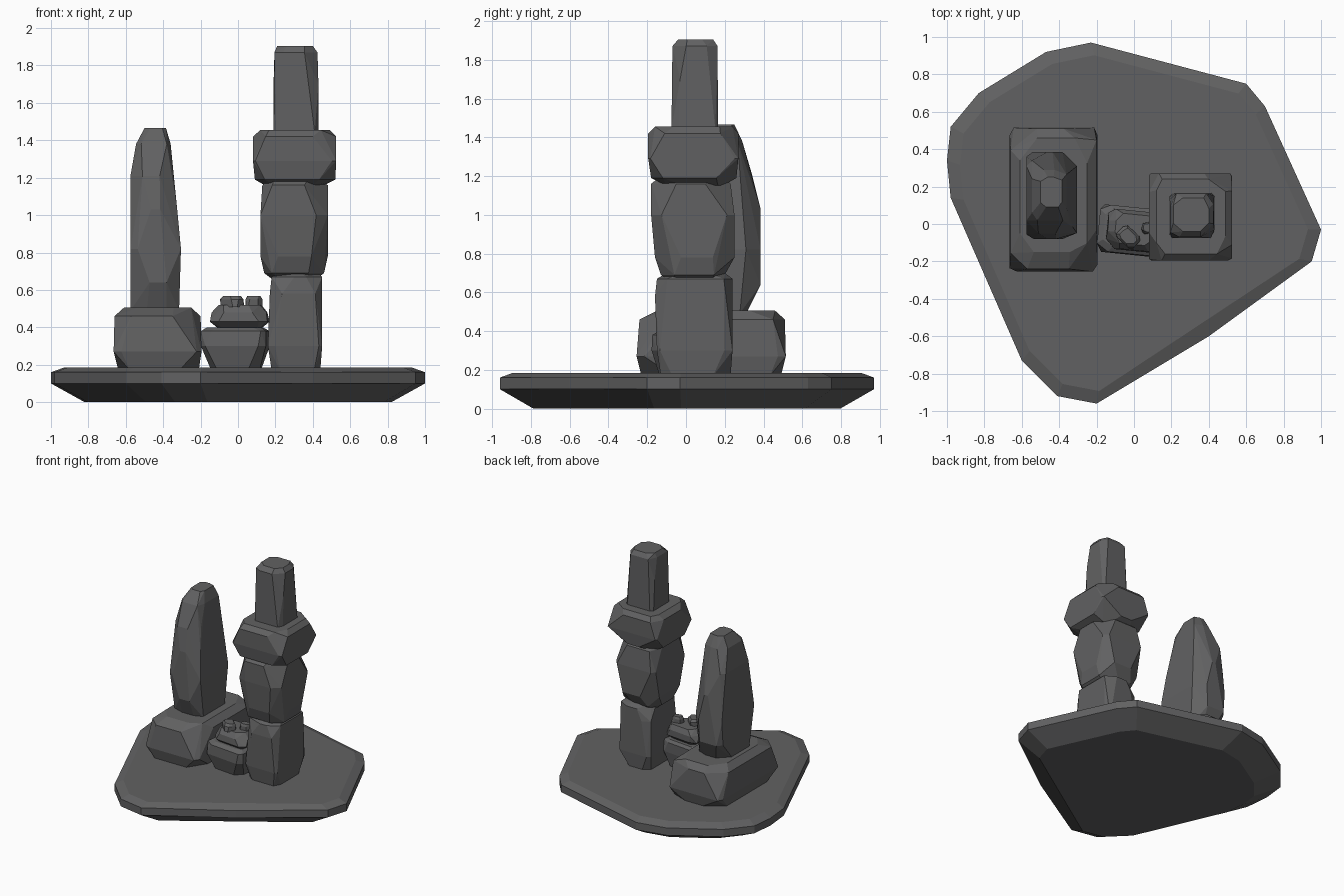
import bpy, bmesh, random
from mathutils import Matrix, Vector

random.seed(4)
cube = bpy.data.objects.get("Cube")
if cube:
    bpy.data.objects.remove(cube, do_unlink=True)

# One dark stone colour
stone = bpy.data.materials.new("dark_grey_stone")
stone.use_nodes = True
colour = (0.12, 0.12, 0.122, 1)
stone.diffuse_color = colour
bsdf = stone.node_tree.nodes["Principled BSDF"]
bsdf.inputs["Base Color"].default_value = colour
bsdf.inputs["Roughness"].default_value = 0.9


def hull(name, points, pivot=(0, 0, 0), turn=0):
    """Flat-faceted stone: the convex hull of its profile points."""
    bm = bmesh.new()
    for p in points:
        bm.verts.new(p)
    made = bmesh.ops.convex_hull(bm, input=bm.verts)
    spare = set(made["geom_interior"]) | set(made["geom_unused"])
    spare = [v for v in spare if isinstance(v, bmesh.types.BMVert) and v.is_valid]
    bmesh.ops.delete(bm, geom=spare, context="VERTS")
    bmesh.ops.dissolve_limit(bm, angle_limit=0.07, verts=bm.verts, edges=bm.edges)
    bmesh.ops.recalc_face_normals(bm, faces=bm.faces)
    bmesh.ops.rotate(bm, verts=bm.verts, cent=pivot, matrix=Matrix.Rotation(turn, 3, "Z"))
    mesh = bpy.data.meshes.new(name)
    bm.to_mesh(mesh)
    bm.free()
    mesh.materials.append(stone)
    obj = bpy.data.objects.new(name, mesh)
    bpy.context.collection.objects.link(obj)
    return obj


def rock(name, sections, turn=0):
    """Sections are (z, x0, x1, y0, y1, corner cut); cuts vary like chipped stone."""
    points = []
    for z, x0, x1, y0, y1, cut in sections:
        for x, sx in ((x0, 1), (x1, -1)):
            for y, sy in ((y0, 1), (y1, -1)):
                a, b = (cut * random.uniform(0.4, 1.5) for _ in range(2))
                points.append((x + sx * min(a, (x1 - x0) * 0.45), y, z))
                points.append((x, y + sy * min(b, (y1 - y0) * 0.45), z))
    z, x0, x1, y0, y1, _ = sections[0]
    return hull(name, points, Vector(((x0 + x1) / 2, (y0 + y1) / 2, z)), turn)


# Broad ground slab with undercut rim
outline = [(1, -.03), (.7, .63), (.6, .75), (-.23, .97), (-.47, .92), (-.83, .7),
           (-.98, .52), (-1, .34), (-.98, .14), (-.6, -.73), (-.41, -.92),
           (-.2, -.96), (.4, -.6), (.95, -.2)]
rings = [(0, .82), (.1, 1), (.16, 1), (.185, .93)]
hull("ground_slab", [(x * s, y * s, z) for z, s in rings for x, y in outline])

# Tower of four stacked stones
rock("tower_lower_stone", [
    (.17, .18, .44, -.13, .23, .07), (.30, .16, .45, -.15, .24, .03),
    (.58, .17, .45, -.16, .24, .05), (.67, .18, .45, -.15, .24, .09),
    (.70, .21, .42, -.10, .20, .07)])
rock("tower_middle_stone", [
    (.66, .18, .42, -.08, .16, .05), (.69, .14, .46, -.13, .20, .09),
    (.78, .12, .48, -.16, .25, .11), (1.0, .12, .48, -.18, .25, .05),
    (1.16, .13, .48, -.18, .23, .09), (1.20, .17, .43, -.13, .19, .06)])
rock("tower_cap_stone", [
    (1.15, .16, .44, -.10, .19, .06), (1.19, .09, .52, -.18, .26, .12),
    (1.29, .08, .525, -.195, .27, .02), (1.42, .08, .525, -.195, .27, .10),
    (1.455, .12, .49, -.16, .24, .07)])
rock("tower_top_stone", [
    (1.44, .19, .43, -.075, .165, .03), (1.70, .19, .43, -.075, .165, .04),
    (1.87, .195, .425, -.07, .163, .05), (1.905, .21, .40, -.04, .14, .04)])

# Tall standing stone and its pedestal
rock("standing_stone", [
    (.49, -.575, -.315, -.02, .31, .06), (.64, -.575, -.305, -.08, .385, .07),
    (.82, -.575, -.305, -.08, .385, .06), (1.03, -.575, -.325, -.08, .385, .08),
    (1.21, -.575, -.345, -.05, .34, .07), (1.38, -.545, -.36, .02, .29, .05),
    (1.465, -.50, -.385, .09, .25, .03)])
rock("pedestal_stone", [
    (.17, -.64, -.21, -.23, .49, .12), (.27, -.665, -.195, -.255, .515, .03),
    (.46, -.66, -.20, -.24, .51, .15), (.505, -.61, -.25, -.15, .46, .10)])

# Small stack between them
rock("small_lower_stone", [
    (.17, -.14, .12, -.13, .07, .05), (.30, -.19, .16, -.165, .09, .03),
    (.38, -.19, .16, -.16, .09, .05), (.40, -.16, .13, -.13, .07, .04)], -.1)
rock("small_upper_stone", [
    (.40, -.11, .13, -.11, .04, .04), (.43, -.145, .165, -.145, .07, .04),
    (.48, -.14, .155, -.14, .07, .06), (.52, -.10, .12, -.11, .05, .04)], -.1)

# Pebbles on the small stack
for name, x, y, w, d, turn in (("large_pebble", -.03, -.07, .06, .043, -.75),
                               ("side_pebble", .085, -.02, .045, .03, .15)):
    rock(name, [(.51, x - w, x + w, y - d, y + d, .02),
                (.55, x - w, x + w, y - d, y + d, .025),
                (.568, x - w * .75, x + w * .75, y - d * .75, y + d * .75, .02)], turn)
